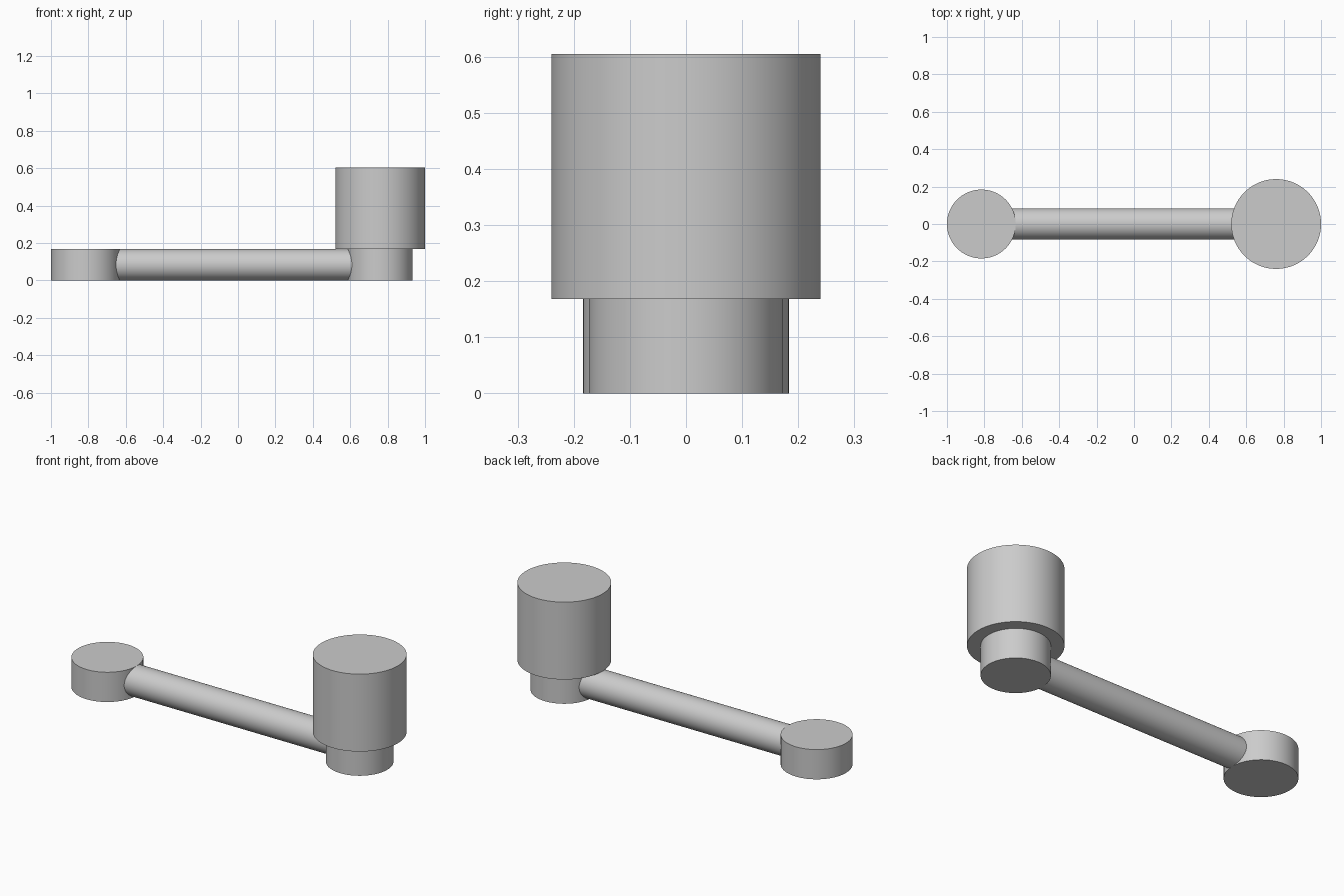
import bpy
import math

cube = bpy.data.objects.get("Cube")
if cube:
    bpy.data.objects.remove(cube, do_unlink=True)

# Single plain grey
grey = bpy.data.materials.new("plain_grey")
grey.use_nodes = True
colour = (0.6, 0.6, 0.6, 1)
grey.diffuse_color = colour
grey.node_tree.nodes["Principled BSDF"].inputs["Base Color"].default_value = colour


def cylinder(name, radius, length, centre, tilt=0.0):
    bpy.ops.mesh.primitive_cylinder_add(
        vertices=96, radius=radius, depth=length,
        location=centre, rotation=(0, tilt, 0))
    part = bpy.context.object
    part.name = name
    part.data.materials.append(grey)
    bpy.ops.object.shade_smooth_by_angle(angle=math.radians(30))
    return part


thickness = 0.168      # height of the flat crank
pivot_x, grip_x = -0.816, 0.76
mid = thickness / 2
grip_height = 0.437

# Pivot disc and the hub under the grip
cylinder("pivot_disc", 0.184, thickness, (pivot_x, 0, mid))
cylinder("grip_hub", 0.173, thickness, (grip_x, 0, mid))

# Round arm joining the two discs
cylinder("arm", mid, grip_x - pivot_x, ((pivot_x + grip_x) / 2, 0, mid), math.pi / 2)

# Upright grip
cylinder("grip", 0.24, grip_height, (grip_x, 0, thickness + grip_height / 2))
